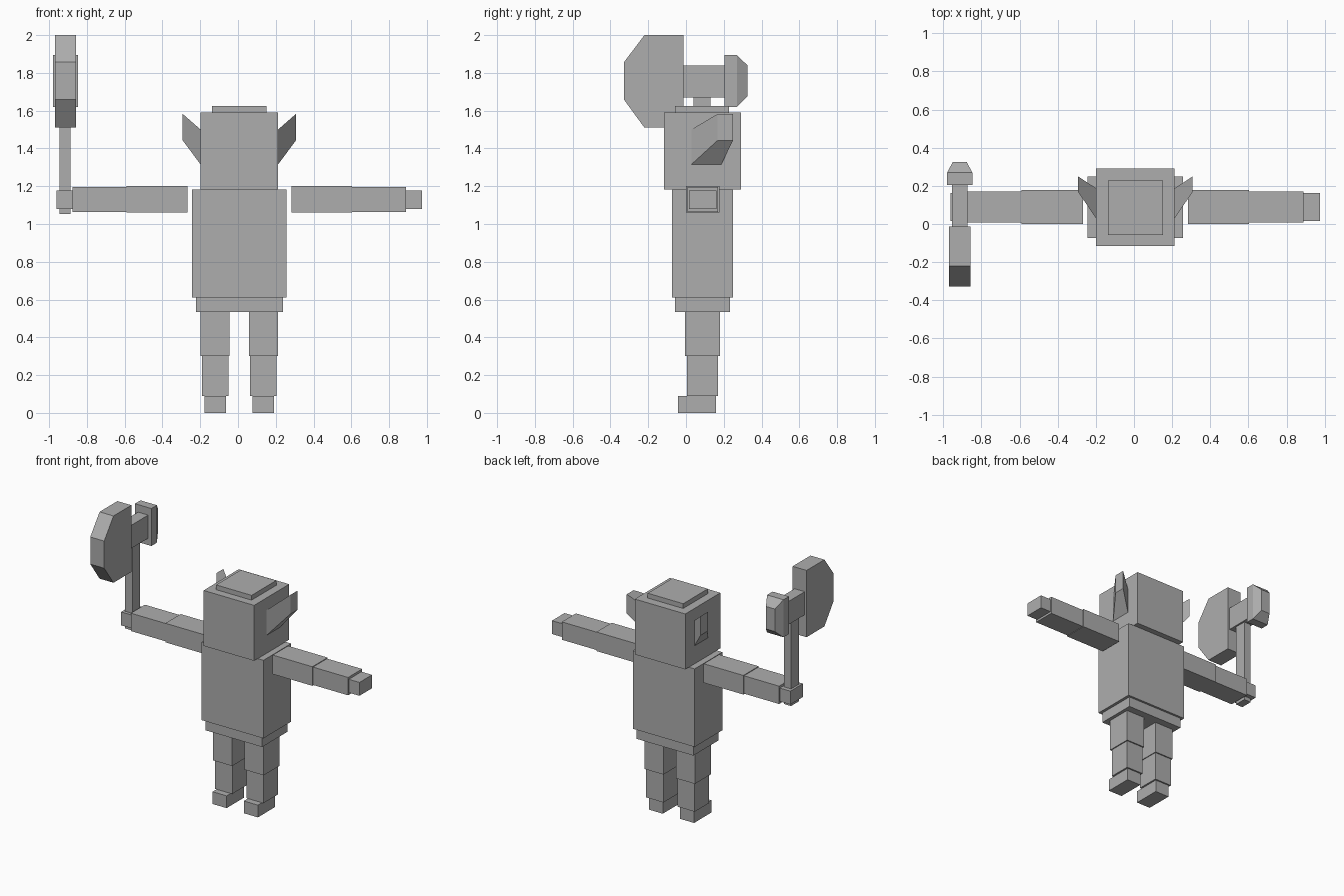
import bpy
import bmesh

if "Cube" in bpy.data.objects:
    bpy.data.objects.remove(bpy.data.objects["Cube"])

CX = 0.007  # symmetry plane of the body

grey = bpy.data.materials.new("plain grey")
grey.diffuse_color = (0.42, 0.42, 0.42, 1)
grey.use_nodes = True
grey.node_tree.nodes["Principled BSDF"].inputs["Base Color"].default_value = grey.diffuse_color


def finish(name, bm):
    bmesh.ops.recalc_face_normals(bm, faces=bm.faces)
    mesh = bpy.data.meshes.new(name)
    bm.to_mesh(mesh)
    bm.free()
    mesh.materials.append(grey)
    obj = bpy.data.objects.new(name, mesh)
    bpy.context.collection.objects.link(obj)
    return obj


def loft(name, ring_a, ring_b):
    """Solid between two matching rings of points."""
    bm = bmesh.new()
    a = [bm.verts.new(p) for p in ring_a]
    b = [bm.verts.new(p) for p in ring_b]
    bm.faces.new(a)
    bm.faces.new(b)
    for i in range(len(a)):
        j = (i + 1) % len(a)
        bm.faces.new((a[i], a[j], b[j], b[i]))
    return finish(name, bm)


def rect_x(x, y, z):
    """Rectangle facing along x."""
    return [(x, y[0], z[0]), (x, y[1], z[0]), (x, y[1], z[1]), (x, y[0], z[1])]


def rect_y(y, x, z):
    """Rectangle facing along y."""
    return [(x[0], y, z[0]), (x[1], y, z[0]), (x[1], y, z[1]), (x[0], y, z[1])]


def box(name, x, y, z):
    return loft(name, rect_x(x[0], y, z), rect_x(x[1], y, z))


# Body and head, centred on the symmetry plane (half width, y range, z range)
for name, w, y, z in [
    ("hips", 0.23, (-0.058, 0.233), (0.535, 0.61)),
    ("torso", 0.251, (-0.074, 0.249), (0.61, 1.183)),
    ("head", 0.205, (-0.116, 0.291), (1.183, 1.59)),
    ("head_top", 0.144, (-0.058, 0.228), (1.59, 1.625)),
]:
    box(name, (CX - w, CX + w), y, z)

# Limbs and ears on both sides, x measured outward from the symmetry plane
limbs = [
    ("thigh", (0.051, 0.205), (-0.005, 0.179), (0.30, 0.535)),
    ("shin", (0.057, 0.197), (0.005, 0.17), (0.09, 0.30)),
    ("foot", (0.07, 0.184), (-0.042, 0.159), (0.0, 0.09)),
    ("upper_arm", (0.275, 0.597), (0.0, 0.177), (1.06, 1.2)),
    ("forearm", (0.597, 0.882), (0.007, 0.17), (1.064, 1.195)),
    ("hand", (0.882, 0.968), (0.016, 0.162), (1.08, 1.178)),
]
for side, s in (("left", 1), ("right", -1)):
    for name, x, y, z in limbs:
        box(f"{side}_{name}", (CX + s * x[0], CX + s * x[1]), y, z)
    loft(f"{side}_ear",
         rect_x(CX + s * 0.205, (0.028, 0.187), (1.315, 1.5)),
         rect_x(CX + s * 0.3, (0.168, 0.249), (1.443, 1.583)))

# Axe held upright in the right hand
box("axe_handle", (-0.944, -0.886), (0.04, 0.13), (1.052, 1.67))
box("axe_crossbar", (-0.955, -0.873), (-0.013, 0.205), (1.67, 1.84))
blade = [(-0.013, 2.0), (-0.22, 2.0), (-0.328, 1.857),
         (-0.328, 1.658), (-0.22, 1.51), (-0.013, 1.51)]
loft("axe_blade", [(-0.97, y, z) for y, z in blade],
     [(-0.857, y, z) for y, z in blade])

# Hammer end of the axe: block with a tapered striking face
wide = ((-0.98, -0.847), (1.62, 1.895))
box("axe_hammer", wide[0], (0.205, 0.269), wide[1])
loft("axe_hammer_face", rect_y(0.269, *wide),
     rect_y(0.325, (-0.95, -0.877), (1.675, 1.84)))
